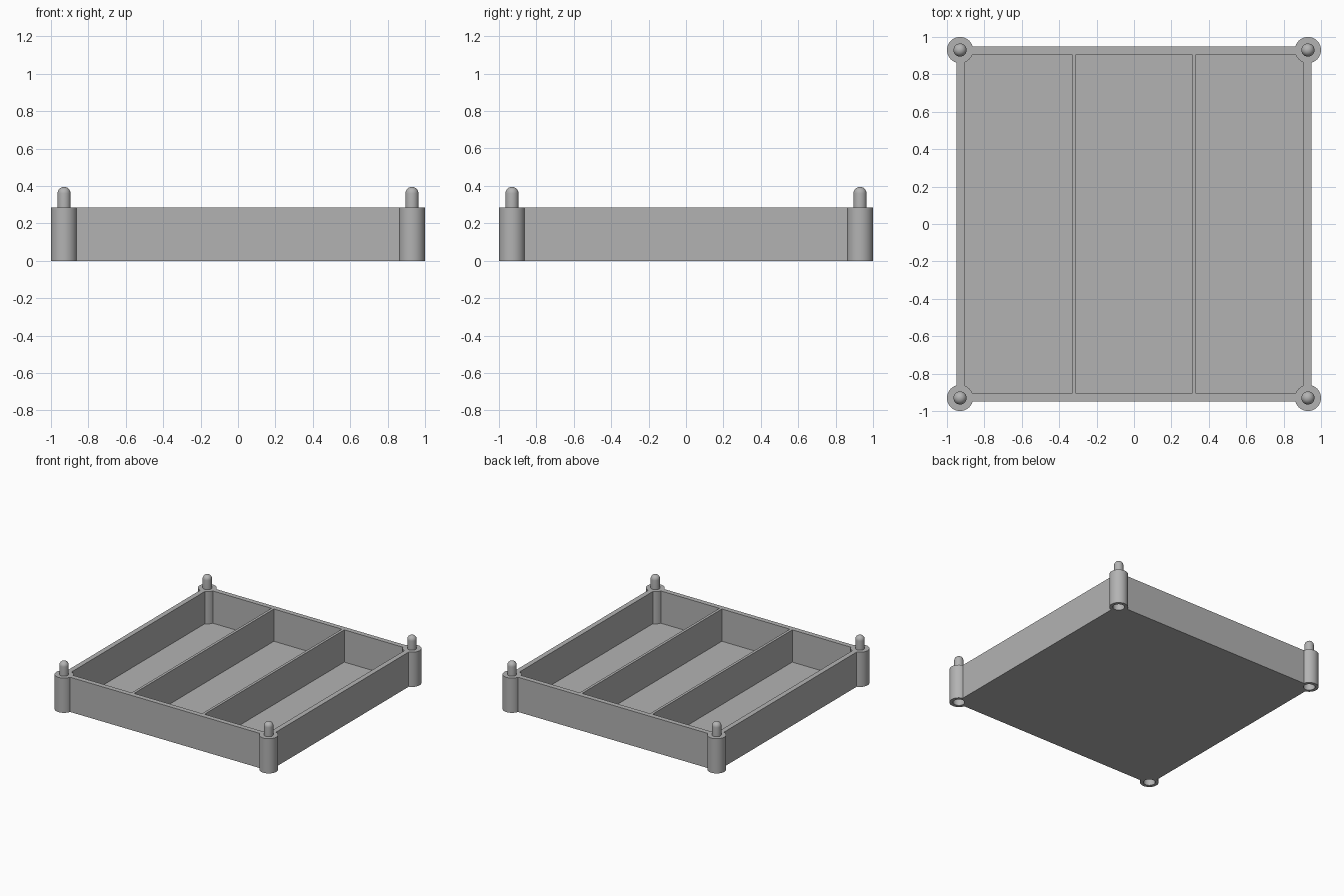
import bpy, bmesh, math
from mathutils import Matrix

cube = bpy.data.objects.get("Cube")
if cube:
    bpy.data.objects.remove(cube, do_unlink=True)

HEIGHT, HALF, INNER, FLOOR = 0.285, 0.948, 0.907, 0.02
POST_R, POST_AT = 0.07, 0.93
PEG_R, PEG_TOP = 0.035, 0.395
HOLE_R, HOLE_TOP = 0.044, 0.125
DIVIDER_X, DIVIDER_HALF = 0.32, 0.011
SEGMENTS = 48

grey = bpy.data.materials.new("mid_grey")
grey.use_nodes = True
colour = (0.45, 0.45, 0.45, 1)
grey.diffuse_color = colour
grey.node_tree.nodes["Principled BSDF"].inputs["Base Color"].default_value = colour


def finish(bm, name):
    bmesh.ops.recalc_face_normals(bm, faces=bm.faces)
    mesh = bpy.data.meshes.new(name)
    bm.to_mesh(mesh)
    bm.free()
    mesh.materials.append(grey)
    obj = bpy.data.objects.new(name, mesh)
    bpy.context.collection.objects.link(obj)
    return obj


def add_box(bm, x0, x1, y0, y1, z0, z1):
    place = Matrix.Translation(((x0 + x1) / 2, (y0 + y1) / 2, (z0 + z1) / 2))
    size = Matrix.Diagonal((x1 - x0, y1 - y0, z1 - z0, 1))
    bmesh.ops.create_cube(bm, size=1, matrix=place @ size)


def dome(radius, top, steps=8):
    """Quarter-circle profile from the rim up to the apex."""
    angles = [math.pi / 2 * i / steps for i in range(steps + 1)]
    return [(radius * math.cos(a), top - radius + radius * math.sin(a)) for a in angles]


def lathe(bm, profile, x, y):
    verts = [bm.verts.new((x + r, y, z)) for r, z in profile]
    edges = [bm.edges.new(pair) for pair in zip(verts, verts[1:])]
    bmesh.ops.spin(bm, geom=verts + edges, cent=(x, y, 0), axis=(0, 0, 1),
                   angle=math.tau, steps=SEGMENTS)
    bmesh.ops.remove_doubles(bm, verts=bm.verts, dist=0.0001)


corners = [(sx * POST_AT, sy * POST_AT) for sx in (-1, 1) for sy in (-1, 1)]

# Tray block
bm = bmesh.new()
add_box(bm, -HALF, HALF, -HALF, HALF, 0, HEIGHT)
tray = finish(bm, "tray")

# Three compartments, leaving two dividers between them
pockets = bmesh.new()
a, b = DIVIDER_X - DIVIDER_HALF, DIVIDER_X + DIVIDER_HALF
for x0, x1 in ((-INNER, -b), (-a, a), (b, INNER)):
    add_box(pockets, x0, x1, -INNER, INNER, FLOOR, HEIGHT + 0.1)

# Sockets in the tray corners that the posts fill
sockets = bmesh.new()
for x, y in corners:
    bmesh.ops.create_cone(sockets, cap_ends=True, segments=SEGMENTS,
                          radius1=POST_R - 0.0005, radius2=POST_R - 0.0005, depth=1,
                          matrix=Matrix.Translation((x, y, 0)))

cutters = [finish(pockets, "compartment_cutter"), finish(sockets, "socket_cutter")]
for cutter in cutters:
    cutter.hide_render = True
    mod = tray.modifiers.new(cutter.name, "BOOLEAN")
    mod.operation, mod.solver, mod.object = "DIFFERENCE", "EXACT", cutter

# Bake the cuts and drop the cutters
graph = bpy.context.evaluated_depsgraph_get()
cut_mesh = bpy.data.meshes.new_from_object(tray.evaluated_get(graph))
tray.modifiers.clear()
tray.data = cut_mesh
for cutter in cutters:
    bpy.data.objects.remove(cutter, do_unlink=True)

# Corner posts: hollow underneath, stacking peg on top
profile = (dome(HOLE_R, HOLE_TOP)[::-1]
           + [(HOLE_R, 0), (POST_R, 0), (POST_R, HEIGHT), (PEG_R, HEIGHT)]
           + dome(PEG_R, PEG_TOP))
for x, y in corners:
    name = ("front" if y < 0 else "back") + ("_left" if x > 0 else "_right") + "_post"
    bm = bmesh.new()
    lathe(bm, profile, x, y)
    post = finish(bm, name)
    bpy.ops.object.select_all(action="DESELECT")
    post.select_set(True)
    bpy.context.view_layer.objects.active = post
    bpy.ops.object.shade_smooth_by_angle(angle=math.radians(35))
